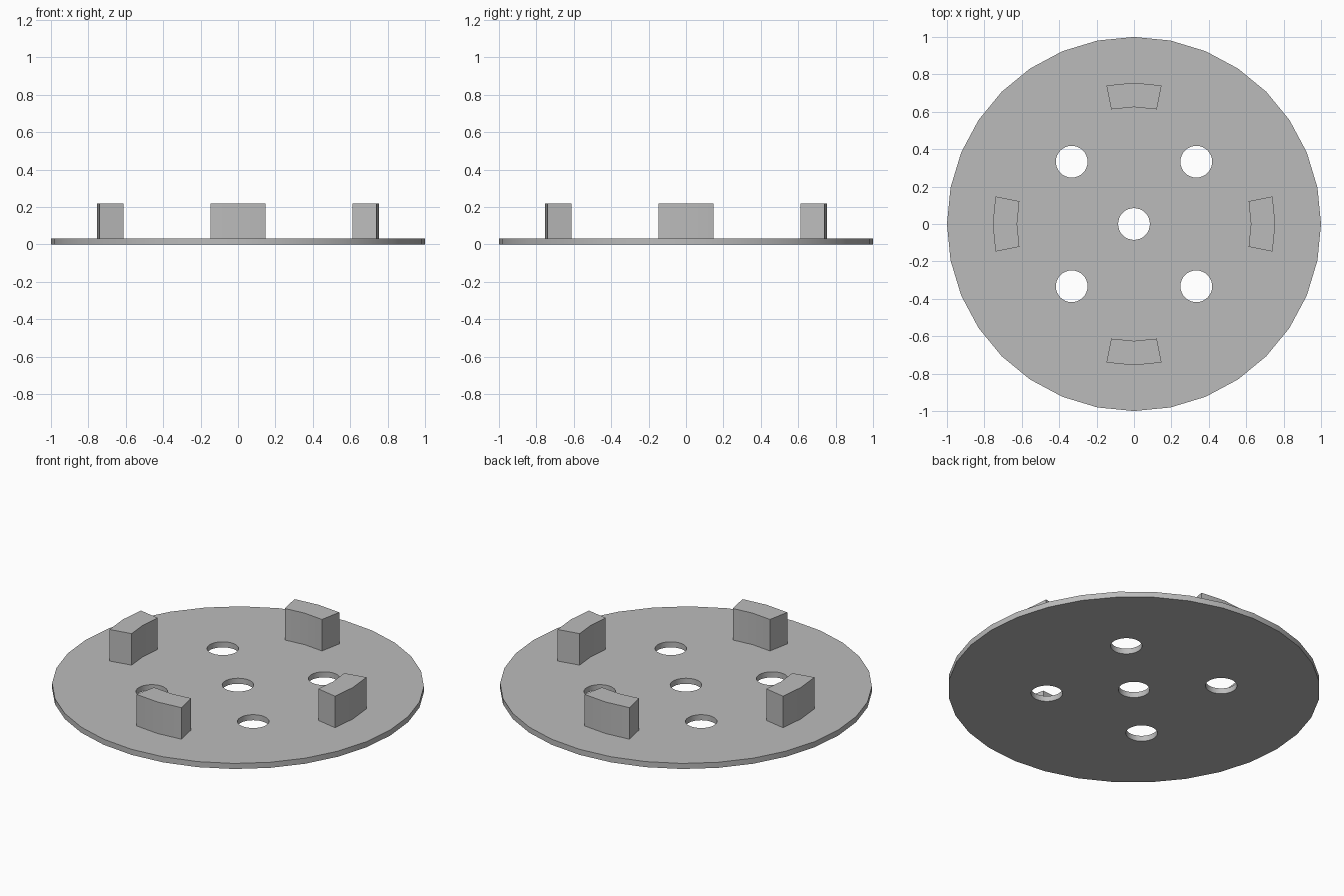
import bpy, bmesh
from math import sin, cos, pi, radians

if "Cube" in bpy.data.objects:
    bpy.data.objects.remove(bpy.data.objects["Cube"])

PLATE_TOP = 0.033
BLOCK_TOP = 0.22

grey = bpy.data.materials.new("plain_grey")
grey.use_nodes = True
grey.diffuse_color = (0.5, 0.5, 0.5, 1)
grey.node_tree.nodes["Principled BSDF"].inputs["Base Color"].default_value = (0.5, 0.5, 0.5, 1)


def arc(radius, start, end, steps, cx=0, cy=0):
    angles = [start + (end - start) * i / steps for i in range(steps + 1)]
    return [(cx + radius * cos(a), cy + radius * sin(a)) for a in angles]


def circle(radius, cx=0, cy=0):
    return arc(radius, 0, 2 * pi, 32, cx, cy)[:-1]


def extrude_outlines(name, outlines, bottom, top):
    """Fill closed outlines (inner ones become holes) and extrude upward."""
    bm = bmesh.new()
    edges = []
    for points in outlines:
        verts = [bm.verts.new((x, y, bottom)) for x, y in points]
        edges += [bm.edges.new((v, verts[i - 1])) for i, v in enumerate(verts)]
    bmesh.ops.triangle_fill(bm, edges=edges, use_beauty=True, normal=(0, 0, 1))
    result = bmesh.ops.extrude_face_region(bm, geom=bm.faces[:], use_keep_orig=True)
    moved = [g for g in result["geom"] if isinstance(g, bmesh.types.BMVert)]
    bmesh.ops.translate(bm, verts=moved, vec=(0, 0, top - bottom))
    bmesh.ops.recalc_face_normals(bm, faces=bm.faces[:])
    mesh = bpy.data.meshes.new(name)
    bm.to_mesh(mesh)
    bm.free()
    mesh.materials.append(grey)
    obj = bpy.data.objects.new(name, mesh)
    bpy.context.collection.objects.link(obj)
    bpy.ops.object.select_all(action="DESELECT")
    obj.select_set(True)
    bpy.context.view_layer.objects.active = obj
    bpy.ops.object.shade_smooth_by_angle(angle=radians(30))
    return obj


# Round plate with a centre hole and four holes on the diagonals
holes = [circle(0.085)]
holes += [circle(0.085, sx * 0.333, sy * 0.333) for sx in (-1, 1) for sy in (-1, 1)]
extrude_outlines("base_plate", [circle(1)] + holes, 0, PLATE_TOP)

# Four curved blocks standing on the plate
half = radians(11.25)
for i, side in enumerate(("left", "back", "right", "front")):
    mid = i * pi / 2
    outline = arc(0.755, mid - half, mid + half, 2) + arc(0.625, mid + half, mid - half, 2)
    extrude_outlines(side + "_block", [outline], PLATE_TOP, BLOCK_TOP)
